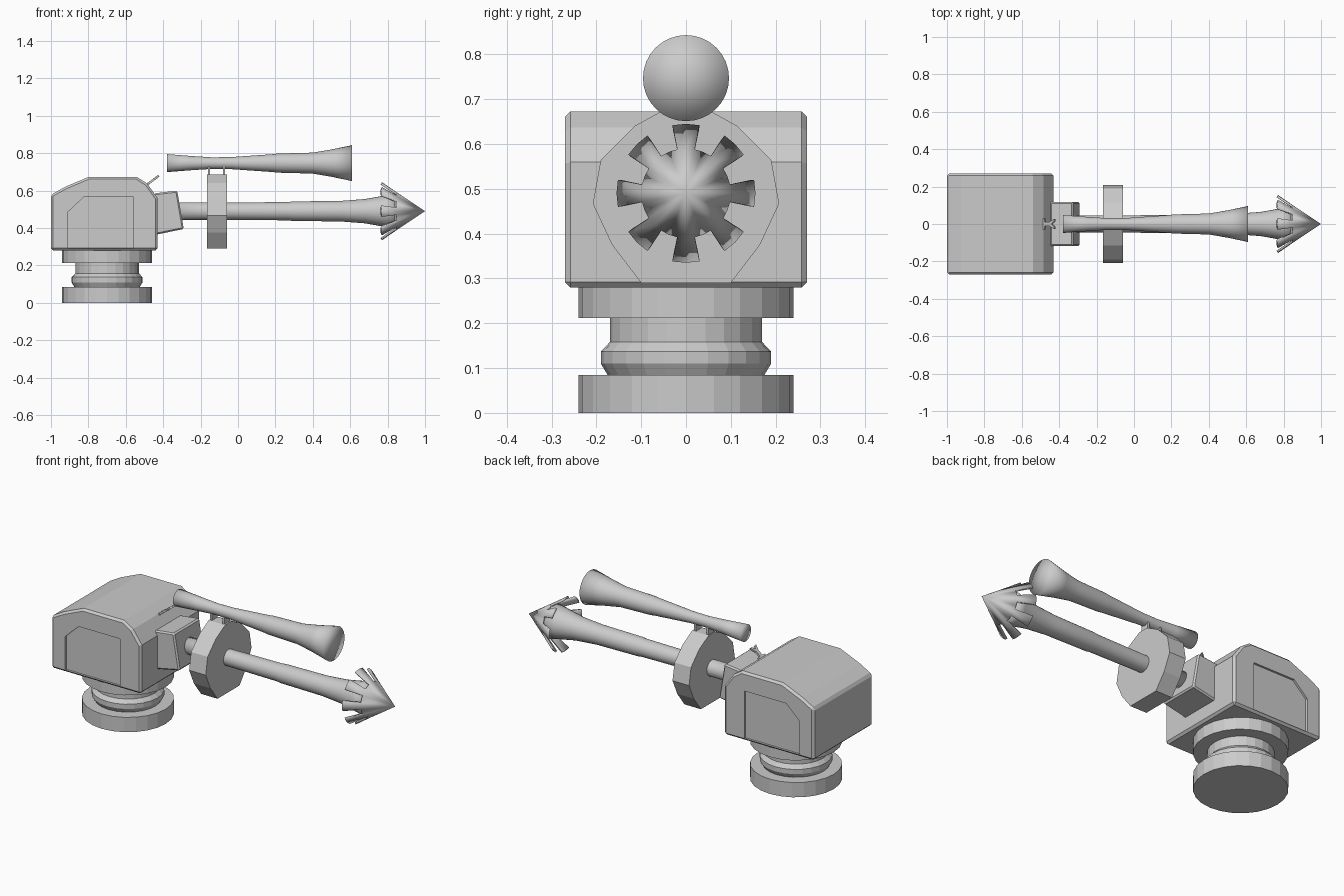
import bpy, bmesh, math
from mathutils import Vector

if "Cube" in bpy.data.objects:
    bpy.data.objects.remove(bpy.data.objects["Cube"])

grey = bpy.data.materials.new("plain_grey")
grey.diffuse_color = (0.6, 0.6, 0.6, 1)
grey.use_nodes = True
grey.node_tree.nodes["Principled BSDF"].inputs["Base Color"].default_value = grey.diffuse_color


def finish(name, bm, recalc=True):
    if recalc:
        bmesh.ops.recalc_face_normals(bm, faces=bm.faces)
    me = bpy.data.meshes.new(name)
    bm.to_mesh(me)
    bm.free()
    me.materials.append(grey)
    ob = bpy.data.objects.new(name, me)
    bpy.context.collection.objects.link(ob)
    return ob


def prism(name, pts, a, b, axis="y"):
    """Extrude an (x,z) outline along y, or a (y,z) outline along x."""
    bm = bmesh.new()
    def mk(p, t):
        return bm.verts.new((p[0], t, p[1]) if axis == "y" else (t, p[0], p[1]))
    lo = [mk(p, a) for p in pts]
    hi = [mk(p, b) for p in pts]
    bm.faces.new(lo)
    bm.faces.new(hi)
    for i in range(len(pts)):
        j = (i + 1) % len(pts)
        bm.faces.new((lo[i], lo[j], hi[j], hi[i]))
    return finish(name, bm)


def lathe(name, prof, n, place):
    """Revolve (t, radius) points; place(t, c, s) gives the position."""
    bm = bmesh.new()
    rings = [[bm.verts.new(place(t, r * math.cos(2 * math.pi * k / n),
                                 r * math.sin(2 * math.pi * k / n)))
              for k in range(n)] for t, r in prof]
    for A, B in zip(rings, rings[1:]):
        for k in range(n):
            m = (k + 1) % n
            bm.faces.new((A[k], A[m], B[m], B[k]))
    for ring, t in ((rings[0], prof[0][0]), (rings[-1], prof[-1][0])):
        c = bm.verts.new(place(t, 0, 0))
        for k in range(n):
            bm.faces.new((ring[k], ring[(k + 1) % n], c))
    return finish(name, bm)


def smooth(ob):
    for p in ob.data.polygons:
        p.use_smooth = True


def bevel(ob, w, deg):
    m = ob.modifiers.new("bevel", "BEVEL")
    m.width, m.segments = w, 1
    m.limit_method, m.angle_limit = "ANGLE", math.radians(deg)


# Round base with grooved neck
lathe("base", [(0, .24), (.085, .24), (.085, .175), (.11, .19), (.137, .19),
               (.158, .17), (.212, .17), (.212, .24), (.285, .24)], 24,
      lambda t, c, s: (-.70 + c, s, t))

# Turret housing with a recessed panel on each side
body = prism("turret_housing", [(-1, .28), (-1, .578), (-.925, .62), (-.80, .673),
             (-.54, .673), (-.485, .637), (-.43, .56), (-.43, .28)], -.27, .27)
bevel(body, .012, 60)
panel = [(-.91, .292), (-.91, .485), (-.825, .565), (-.56, .565), (-.56, .292)]
for side in (-1, 1):
    cut = prism("panel_cutter", panel, side * .258, side * .35)
    cut.hide_render = True
    cut.hide_set(True)
    m = body.modifiers.new("panel", "BOOLEAN")
    m.operation, m.solver, m.object = "DIFFERENCE", "EXACT", cut

# Sloped gun mount on the front of the housing
mount = prism("gun_mount", [(-.45, .585), (-.325, .60), (-.29, .395), (-.45, .362)],
              -.118, .118)
bevel(mount, .008, 60)

# Barrel
ZB, ZT = .49, .747
barrel = lathe("barrel", [(-.34, .046), (-.05, .046), (.27, .049), (.29, .052),
               (.55, .055), (.68, .065), (.78, .083), (.84, .095)], 28,
               lambda t, c, s: (t, c, ZB + s))
smooth(barrel)

# Barbed cone tip: 32-sided cone with eight swept-back barbs
bm = bmesh.new()
def ring(x, r):
    return [bm.verts.new((x, r * math.cos(k * math.pi / 16),
                          ZB + r * math.sin(k * math.pi / 16))) for k in range(32)]
tip = bm.verts.new((1.0, 0, ZB))
inner, outer = ring(.85, .10), ring(.77, .155)
for k in range(32):
    n = (k + 1) % 32
    bm.faces.new((inner[k], inner[n], tip))
    if k % 4 in (0, 3):
        bm.faces.new((outer[k], outer[n], inner[n], inner[k]))
bmesh.ops.delete(bm, geom=[v for v in bm.verts if not v.link_faces], context="VERTS")
cone = finish("barbed_tip", bm, False)
smooth(cone)
sol = cone.modifiers.new("thickness", "SOLIDIFY")
sol.thickness, sol.offset = .012, -1

# Faceted collar plate around the barrel
half = [(.10, .29), (.165, .375), (.208, .467), (.19, .565), (.115, .64), (.03, .687)]
prism("collar_plate", half + [(-y, z) for y, z in reversed(half)], -.165, -.06, "x")

# Bracket posts holding the upper tube
for x in (-.155, -.075):
    prism("tube_bracket", [(-.025, .68), (.025, .68), (.025, .735), (-.025, .735)],
          x - .006, x + .006, "x")

# Flared upper tube
tube = lathe("upper_tube", [(-.38, .048), (-.25, .038), (-.14, .031), (-.04, .032),
             (.19, .048), (.21, .051), (.40, .056), (.50, .073), (.61, .096)], 32,
             lambda t, c, s: (t, c, ZT + s))
smooth(tube)

# Small forked sight standing on the housing slope
bm = bmesh.new()
outline = [(0, .03), (.02, .03), (.02, .01), (.05, .01), (.085, .027), (.085, .013),
           (.065, 0)]
outline += [(u, -v) for u, v in reversed(outline[:-1])]
d, nrm = Vector((.8, 0, .6)), Vector((-.6, 0, .8))
o = Vector((-.492, 0, .628))
lo, hi = ([bm.verts.new(o + d * u + Vector((0, v, 0)) + nrm * h) for u, v in outline]
          for h in (-.006, .006))
bm.faces.new(lo)
bm.faces.new(hi)
for i in range(len(lo)):
    j = (i + 1) % len(lo)
    bm.faces.new((lo[i], lo[j], hi[j], hi[i]))
finish("forked_sight", bm)
